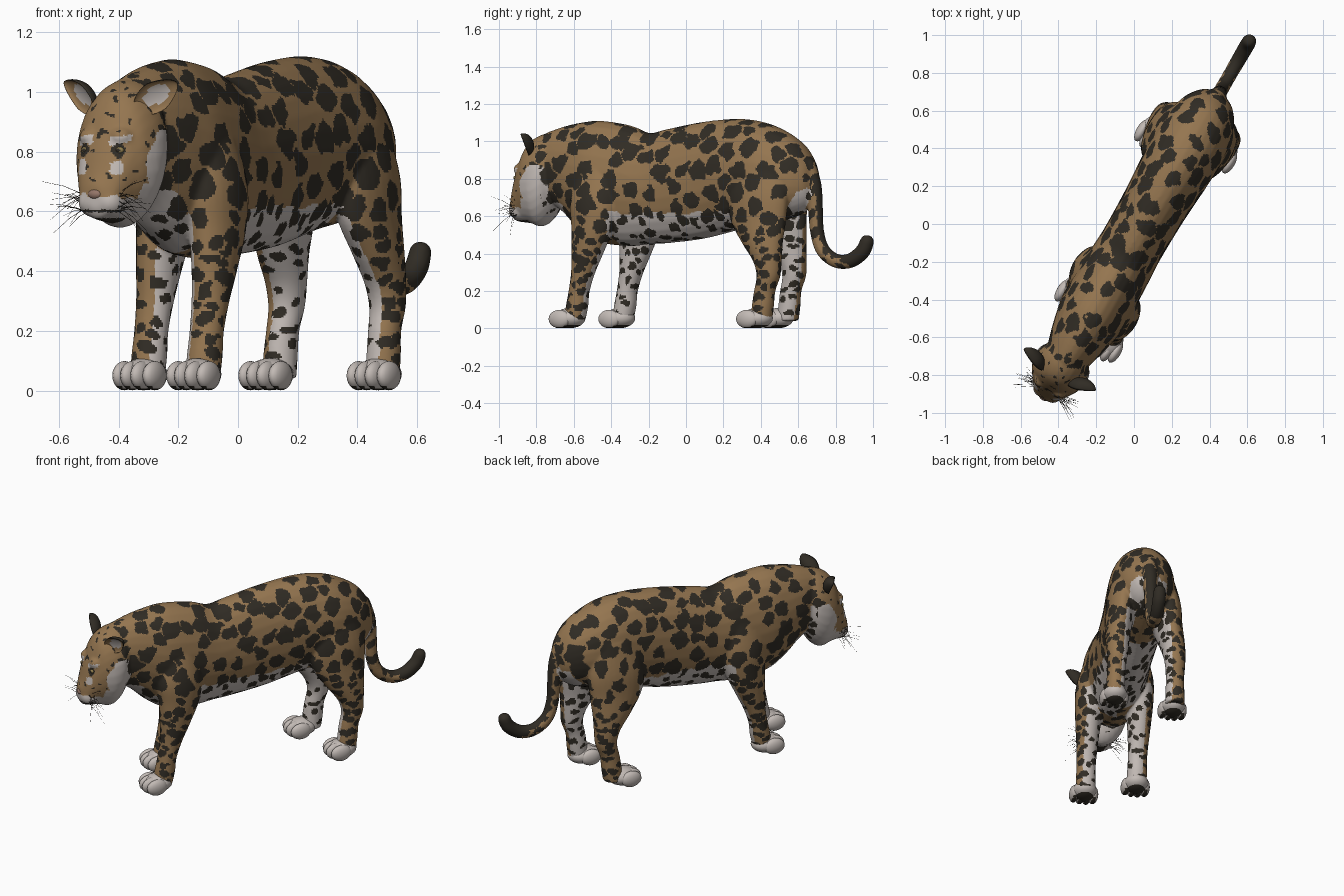
import bpy, bmesh, math, random
from mathutils import Vector, Matrix, noise, kdtree, bvhtree

random.seed(4)
cube = bpy.data.objects.get("Cube")
if cube:
    bpy.data.objects.remove(cube)

MID = 0.045                                  # lateral position of the symmetry plane
TURN = Matrix.Rotation(math.radians(-30), 4, 'Z')


def material(name, color):
    m = bpy.data.materials.new(name)
    m.use_nodes = True
    m.diffuse_color = (*color, 1)
    m.node_tree.nodes["Principled BSDF"].inputs["Base Color"].default_value = (*color, 1)
    return m


MATS = [material("tan fur", (0.30, 0.18, 0.08)), material("dark fur", (0.03, 0.025, 0.018)),
        material("cream fur", (0.54, 0.49, 0.46)), material("nose pink", (0.30, 0.18, 0.14)),
        material("eye amber", (0.30, 0.22, 0.08))]
TAN, DARK, CREAM, PINK, AMBER = range(5)


def P(u, dx, z):
    """Point from forward distance, sideways offset and height."""
    return Vector((MID + dx, -u, z))


def spline(keys, steps=6):
    """Catmull-Rom interpolation of tuples."""
    out = []
    for i in range(len(keys) - 1):
        a, b, c, d = (Vector(keys[min(max(j, 0), len(keys) - 1)]) for j in range(i - 1, i + 3))
        for s in range(steps):
            t = s / steps
            out.append(b + (c - a) * t / 2 + (a * 2 - b * 5 + c * 4 - d) * t * t / 2
                       + (b * 3 - a - c * 3 + d) * t ** 3 / 2)
    return out + [Vector(keys[-1])]


def loft(bm, rings, seg=28):
    loops = []
    for c, a, b in rings:
        ang = [2 * math.pi * i / seg for i in range(seg)]
        loops.append([bm.verts.new(c + a * math.cos(t) + b * math.sin(t)) for t in ang])
    for l, m in zip(loops, loops[1:]):
        for i in range(seg):
            j = (i + 1) % seg
            bm.faces.new((l[i], l[j], m[j], m[i]))
    bm.faces.new(loops[0])
    bm.faces.new(loops[-1])


def ball(bm, center, radii, seg=20):
    mat = Matrix.Translation(center) @ Matrix.Diagonal((*radii, 1))
    bmesh.ops.create_uvsphere(bm, u_segments=seg, v_segments=seg // 2 + 2, radius=1, matrix=mat)


def finish(bm, name, rule=None):
    """Turn a bmesh into a smooth object coloured by a rule on its faces."""
    bmesh.ops.recalc_face_normals(bm, faces=bm.faces)
    me = bpy.data.meshes.new(name)
    bm.to_mesh(me)
    bm.free()
    ob = bpy.data.objects.new(name, me)
    bpy.context.collection.objects.link(ob)
    for m in MATS:
        me.materials.append(m)
    for p in me.polygons:
        p.use_smooth = True
        p.material_index = rule(p.center, p.normal) if rule else TAN
    return ob


# Trunk and head: forward, bottom, top, half width
TRUNK = [(-.82, .70, .84, .05), (-.79, .65, .92, .10), (-.71, .60, 1.01, .155), (-.55, .56, 1.09, .195),
         (-.37, .53, 1.12, .19), (-.14, .48, 1.105, .175), (.09, .455, 1.065, .17), (.2, .45, 1.045, .175),
         (.32, .44, 1.085, .18), (.5, .46, 1.11, .185), (.62, .53, 1.10, .165), (.72, .62, 1.08, .14),
         (.82, .68, 1.05, .11)]
HEAD = [(.74, .70, 1.03, .09), (.80, .59, 1.045, .145), (.86, .545, 1.035, .155), (.92, .56, 1.0, .138),
        (.96, .565, .94, .113), (1.0, .57, .83, .085), (1.025, .58, .735, .062), (1.042, .61, .69, .03)]
# Legs: height, forward, sideways, front-back radius, side radius
FRONT = [(.04, .575, .15, .056, .06), (.12, .56, .15, .06, .06), (.2, .547, .15, .056, .058),
         (.3, .522, .15, .066, .063), (.4, .497, .15, .09, .071), (.55, .465, .145, .125, .085),
         (.7, .46, .135, .14, .09), (.9, .45, .105, .1, .06)]
HIND = [(.04, -.59, .172, .058, .058), (.12, -.6, .172, .06, .057), (.2, -.61, .17, .058, .055),
        (.28, -.632, .168, .065, .06), (.36, -.623, .165, .08, .067), (.46, -.588, .158, .12, .075),
        (.58, -.555, .143, .165, .082), (.72, -.55, .133, .175, .084), (.9, -.55, .115, .13, .06)]
TAIL = [(-.77, .86, .055), (-.81, .76, .047), (-.825, .64, .041), (-.835, .52, .038), (-.87, .42, .038),
        (-.95, .362, .038), (-1.04, .362, .04), (-1.115, .41, .041), (-1.143, .462, .038)]
# name, profile, side, forward shift, paw position
LEGS = [("front_left", FRONT, 1, 0, .615), ("front_right", FRONT, -.93, -.13, .475),
        ("hind_left", HIND, 1, 0, -.555), ("hind_right", HIND, -1.15, .05, -.47)]

bm = bmesh.new()
for keys in (TRUNK, HEAD):
    loft(bm, [(P(u, 0, (lo + hi) / 2), Vector((w, 0, 0)), Vector((0, 0, (hi - lo) / 2)))
              for u, lo, hi, w in spline(keys)])
for _, keys, side, shift, _ in LEGS:
    loft(bm, [(P(u + shift, dx * side, z), Vector((rv, 0, 0)), Vector((0, ru, 0)))
              for z, u, dx, ru, rv in spline(keys)])
for u, z, r in spline(TAIL):
    ball(bm, P(u, 0, z), (r, r, r))
for s in (-1, 1):                            # muzzle pads and brows
    ball(bm, P(.985, s * .034, .632), (.05, .058, .052))
    ball(bm, P(.955, s * .058, .85), (.042, .045, .035))
body = finish(bm, "body")

# Fuse the parts into one skin
mod = body.modifiers.new("fuse", 'REMESH')
mod.mode, mod.voxel_size = 'VOXEL', 0.0075
mod = body.modifiers.new("soften", 'SMOOTH')
mod.factor, mod.iterations = 0.5, 8
skin = bpy.data.meshes.new_from_object(body.evaluated_get(bpy.context.evaluated_depsgraph_get()))
body.modifiers.clear()
body.data = skin
skin.name = "body"
skin.materials.clear()
for m in MATS:
    skin.materials.append(m)
tree = bvhtree.BVHTree.FromPolygons([v.co for v in skin.vertices], [p.vertices[:] for p in skin.polygons])


def on_face(dx, z):
    return tree.ray_cast(P(2, dx, z), Vector((0, 1, 0)))[0]


EYES = [on_face(s * .066, .805) for s in (-1, 1)]


def head_color(u, s, z, c):
    """Cream brows, cheeks, muzzle and jaw; dark eye rims, mouth and chin."""
    rim = min((c - e).length for e in EYES) < .023
    if rim or (u > .98 and abs(c.z - .602) < .005) or (u > .92 and c.z < .578):
        return DARK
    brow = u > .92 and .03 < s < .1 and .825 < z < .858
    cheek = s > .09 and math.hypot(u - .81, z - .755) < .115
    under_eye = .045 < s < .085 and u > .93 and .715 < z < .765
    jaw = z < (.65 if u > .93 else .69)
    return CREAM if brow or cheek or under_eye or jaw else TAN


def base_color(c, n):
    """Pale underside, inner legs and throat; tan elsewhere."""
    u, dx, z = -c.y, c.x - MID, c.z + noise.noise(c * 25) * .025
    s, inward = abs(dx), -n.x * math.copysign(1, dx)
    if u > .76:
        return head_color(u, s, z, c)
    if u < -.83 or z > .76:
        return TAN
    if u > .5 and s < .115 and z < .74 and n.z < .3 and inward > -.75:
        return CREAM
    if -.38 < u < (.36 if dx > 0 else .25) and z < .62:
        return CREAM
    if u > .2:
        return CREAM if z < .62 and inward * .9 + n.y * .5 > .03 else TAN
    behind = u < -.6 and n.y > .3 and s < .11 and z < .74
    return CREAM if behind or (z < .6 and inward - n.y * .4 > .1) else TAN


def spacing(c):
    if -c.y > .78:
        return .055
    if c.z < .5 or -c.y < -.8:
        return .064
    return .075 if c.z < .62 else .1


def warp(c):
    """Wobbly space in which spots are round; leg spots become flatter."""
    q = c + noise.noise_vector(c * 13) * .03 + noise.noise_vector(c * 32) * .017
    if c.z < .5:
        q.z += (c.z - .5) * .5
    return q


# Scatter the spots evenly over the skin
faces = list(skin.polygons)
seeds = []
for p in random.sample(faces, min(5000, len(faces))):
    q, d = warp(p.center), spacing(p.center)
    if all((q - o).length_squared > d * d * .85 for o, _ in seeds):
        size = .17 if -p.center.y > .82 else random.uniform(.4, .57)
        seeds.append((q, d * size))
kd = kdtree.KDTree(len(seeds))
for i, (q, _) in enumerate(seeds):
    kd.insert(q, i)
kd.balance()
for p in faces:
    c, n = p.center, p.normal
    u = -c.y
    p.use_smooth = True
    p.material_index = base_color(c, n)
    _, i, dist = kd.find(warp(c))
    pale = p.material_index == CREAM
    plain = u > .8 and (c.z < .7 or pale)
    tail_dark = u < -1.05 or (u < -.82 and c.z < .8 and (n.y > .65 or n.z > .5))
    if tail_dark or (dist < seeds[i][1] * (.82 if pale else 1) and not plain):
        p.material_index = DARK

# Paws with four toes and dark pads
made = [body]
for name, keys, side, shift, u in LEGS:
    bm = bmesh.new()
    dx = keys[0][2] * side
    ball(bm, P(u - .01, dx, .055), (.075, .088, .054))
    for k in (-1.5, -.5, .5, 1.5):
        ball(bm, P(u + .042 - abs(k) * .014, dx + k * .039, .05), (.029, .064, .049))
    made.append(finish(bm, name + "_paw", lambda c, n: DARK if c.z < .014 and n.z < -.75 else CREAM))

# Ears: deep cups turned outward, pale inside and dark behind
for name, s in (("left_ear", 1), ("right_ear", -1)):
    bm = bmesh.new()
    ball(bm, Vector(), (.054, .05, .085), seg=28)
    for v in bm.verts:
        if v.co.y < 0:                       # hollow the front
            v.co.y = -.4 * v.co.y
        v.co.x *= 1 - max(0, v.co.z) * 4
    ear = finish(bm, name, lambda c, n: DARK if n.y > -.1 else
                 CREAM if (c.x / .036) ** 2 + (c.z / .055) ** 2 < .75 else TAN)
    pose = (Matrix.Rotation(s * math.radians(54), 4, 'Z') @ Matrix.Rotation(s * math.radians(50), 4, 'Y')
            @ Matrix.Rotation(math.radians(32), 4, 'X'))
    ear.data.transform(Matrix.Translation(P(.885, s * .15, .985)) @ pose)
    made.append(ear)

# Eyes and nose
for name, e in zip(("right_eye", "left_eye"), EYES):
    bm = bmesh.new()
    ball(bm, e + Vector((0, .008, 0)), (.016, .014, .012))
    made.append(finish(bm, name, lambda c, n: DARK if n.y < -.85 else AMBER))
bm = bmesh.new()
ball(bm, on_face(0, .658) + Vector((0, .01, 0)), (.028, .018, .018))
made.append(finish(bm, "nose", lambda c, n: PINK))

# Whiskers
cu = bpy.data.curves.new("whiskers", 'CURVE')
cu.dimensions, cu.bevel_depth, cu.bevel_resolution = '3D', .0011, 0
for s in (-1, 1):
    for _ in range(20):
        start = P(random.uniform(.965, 1.01), s * .065, random.uniform(.6, .665))
        way = Vector((s, random.uniform(-.7, .5), random.uniform(-.7, .8))) * random.uniform(.06, .13)
        sp = cu.splines.new('POLY')
        sp.points.add(2)
        for t, pt in zip((0, .5, 1), sp.points):
            pt.co = (*(start + way * t - Vector((0, 0, .03 * t * t))), 1)
            pt.radius = 1 - t * .6
whiskers = bpy.data.objects.new("whiskers", cu)
bpy.context.collection.objects.link(whiskers)
cu.materials.append(MATS[DARK])
made.append(whiskers)

# Turn the whole animal to its diagonal stance
for ob in made:
    ob.data.transform(TURN)
